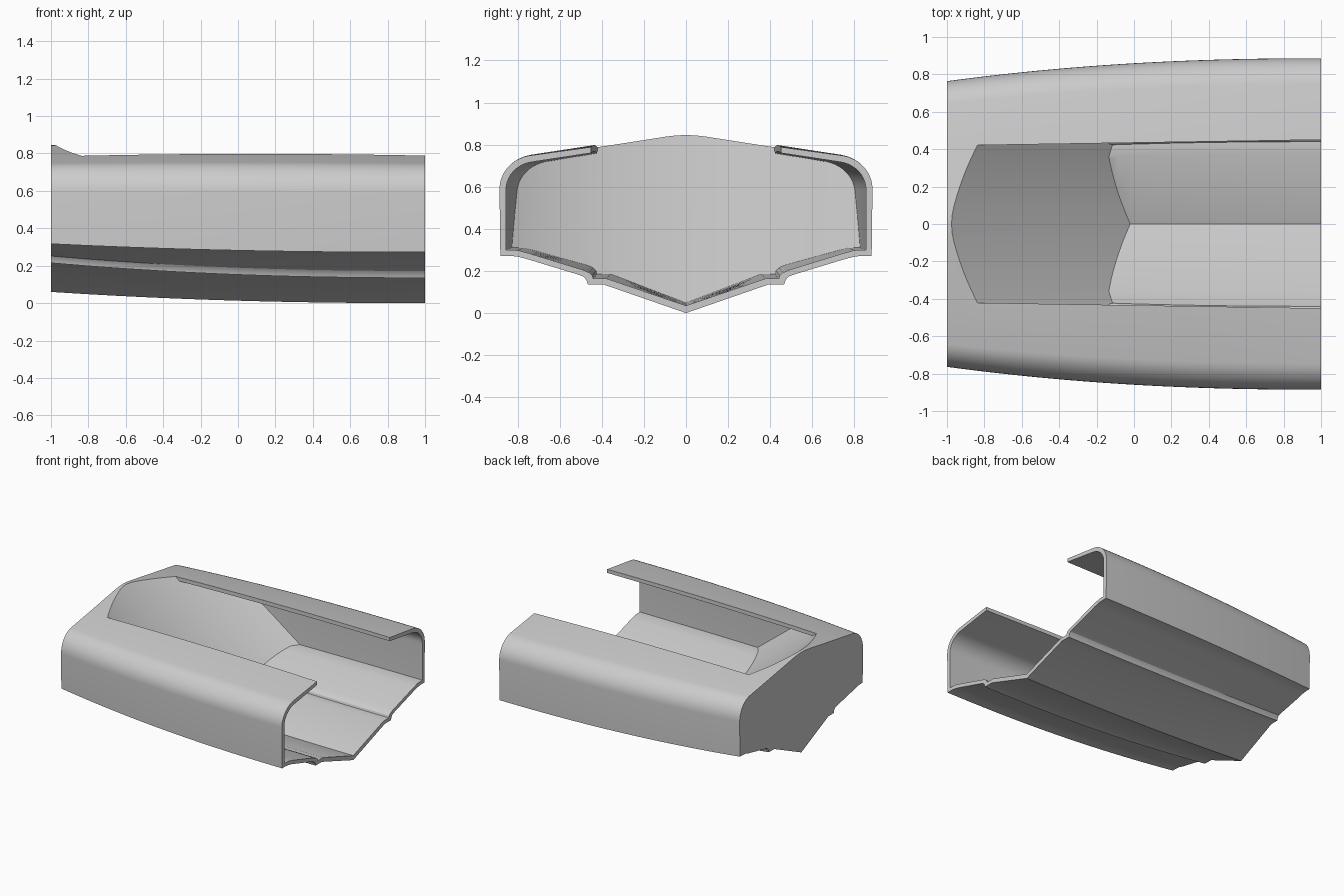
import bpy, bmesh, math

cube = bpy.data.objects.get("Cube")
if cube:
    bpy.data.objects.remove(cube, do_unlink=True)

grey = bpy.data.materials.new("light grey")
grey.use_nodes = True
grey.diffuse_color = (0.6, 0.6, 0.6, 1)
grey.node_tree.nodes["Principled BSDF"].inputs["Base Color"].default_value = (0.6, 0.6, 0.6, 1)


def loft(name, rings):
    """Closed solid through equal-length rings of 3D points."""
    bm = bmesh.new()
    rows = [[bm.verts.new(p) for p in r] for r in rings]
    n = len(rows[0])
    for a, b in zip(rows, rows[1:]):
        for i in range(n):
            j = (i + 1) % n
            bm.faces.new((a[i], a[j], b[j], b[i]))
    bm.faces.new(rows[0])
    bm.faces.new(rows[-1])
    bmesh.ops.recalc_face_normals(bm, faces=bm.faces)
    me = bpy.data.meshes.new(name)
    bm.to_mesh(me)
    bm.free()
    me.materials.append(grey)
    ob = bpy.data.objects.new(name, me)
    bpy.context.collection.objects.link(ob)
    return ob


def boolean(target, cutter, operation):
    """Apply a boolean and discard the cutter."""
    cutter.hide_render = True
    m = target.modifiers.new("cut", "BOOLEAN")
    m.object, m.operation, m.solver = cutter, operation, "EXACT"
    bpy.ops.object.select_all(action="DESELECT")
    bpy.context.view_layer.objects.active = target
    target.select_set(True)
    bpy.ops.object.modifier_apply(modifier=m.name)
    bpy.data.objects.remove(cutter, do_unlink=True)


def arc(cy, cz, ry, rz, a0, a1, n):
    """Elliptical corner, angles in degrees."""
    out = []
    for k in range(n + 1):
        a = math.radians(a0 + (a1 - a0) * k / n)
        out.append((cy + ry * math.cos(a), cz + rz * math.sin(a)))
    return out


def section(x, half):
    """Mirror a half profile of (y, z, taper rise) and fit it to station x."""
    t = max(0, (1 - x) / 2) ** 2.2
    s = 1 - 0.138 * t
    crown = 0.01 * (1 - x * x)
    pts = []
    for y, z, rise in half:
        top = crown * max(0, (z - 0.7) / 0.1) if z > 0.7 else 0
        pts.append((x, y * s, z + rise * t + top))
    left = [(px, -py, pz) for px, py, pz in pts[-2:0:-1]]
    return pts + left


# Half profiles run from the keel up to the deck centre
outer = [(0, 0, .06), (.39, .135, .08), (.466, .135, .08), (.472, .155, .08), (.486, .172, .08),
         (.51, .182, .075), (.76, .258, .045), (.80, .268, .045), (.84, .272, .045), (.882, .272, .045)]
outer += [(y, z, 0) for y, z in arc(.716, .59, .17, .16, 0, 80, 10)]
outer += [(.44, .79, 0), (.11, .837, 0), (.055, .843, 0), (0, .845, 0)]

inner = [(0, .035, .06), (.375, .163, .08), (.44, .163, .08), (.445, .178, .08), (.46, .192, .08),
         (.49, .205, .075), (.75, .285, .045), (.80, .298, .045), (.855, .30, .045)]
inner += [(y, z, 0) for y, z in arc(.712, .585, .143, .134, 0, 80, 10)]
inner += [(.44, .762, 0), (0, .82, 0)]

stations = [-1 + i / 12 for i in range(25)]
hull = loft("hull_shell", [section(x, outer) for x in stations])
cavity = loft("cavity_cutter", [section(x, inner) for x in [-.995] + stations[1:] + [1.1]])

# Deck opening, widening slightly toward the open end
opening = loft("opening_cutter", [
    [(x, -w, .6), (x, w, .6), (x, w, 1.1), (x, -w, 1.1)] for x, w in ((-1.1, .417), (1.1, .452))])
boolean(cavity, opening, "UNION")


# Bowed sloping bulkhead limits the cavity
def slope_ring(z):
    R = 1.32
    ring = []
    for i in range(41):
        y = -1 + i / 20
        bow = R - math.sqrt(R * R - y * y)
        ring.append(((0.032 - z) / 0.834 + bow, y, z))
    return ring + [(2.5, 1, z), (2.5, -1, z)]


bulkhead = loft("bulkhead_cutter", [slope_ring(-.2), slope_ring(1.3)])
boolean(cavity, bulkhead, "INTERSECT")
boolean(hull, cavity, "DIFFERENCE")

bpy.ops.object.select_all(action="DESELECT")
hull.select_set(True)
bpy.context.view_layer.objects.active = hull
bpy.ops.object.shade_smooth_by_angle(angle=math.radians(25))
